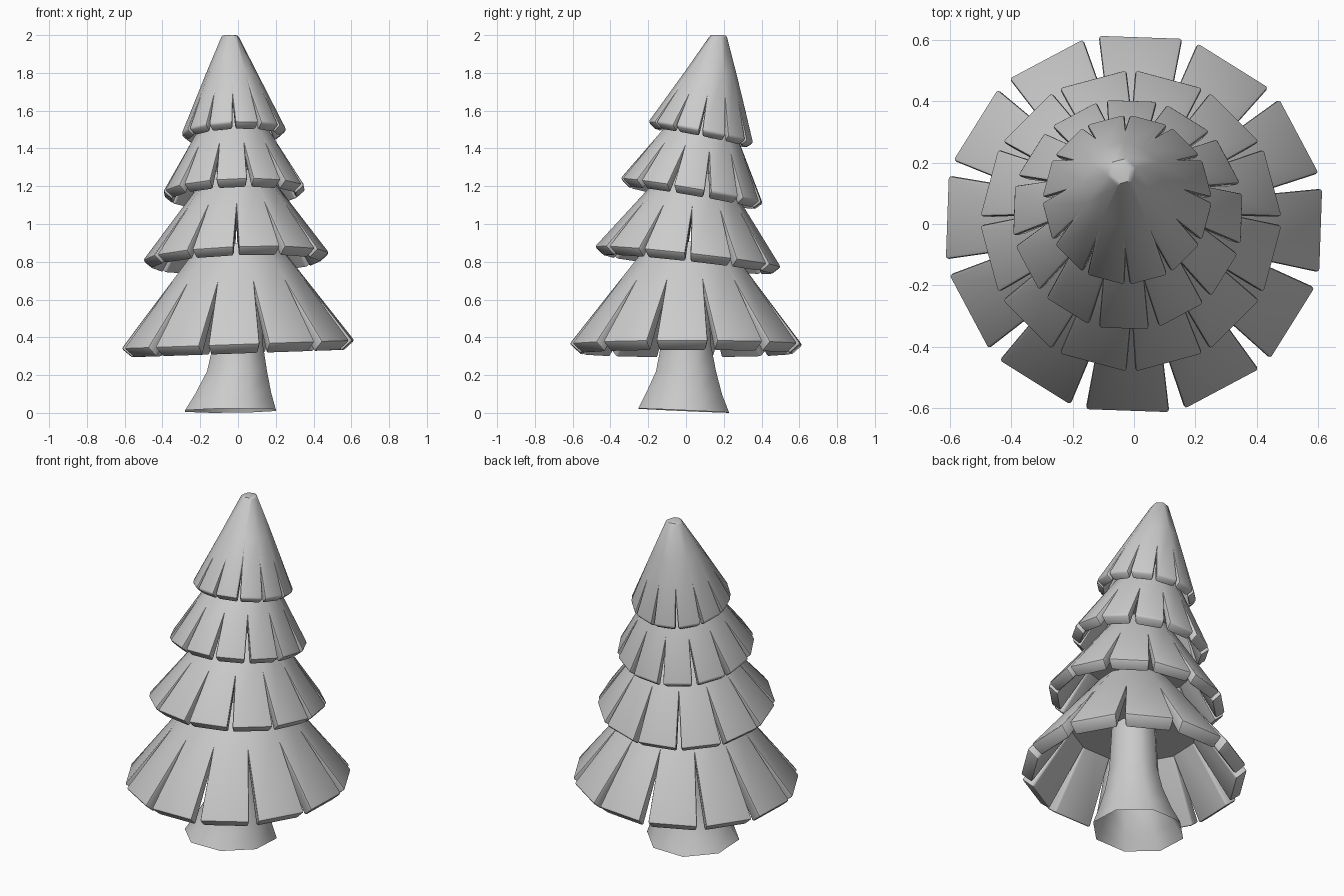
import bpy, bmesh
from math import cos, sin, tan, pi, radians

if "Cube" in bpy.data.objects:
    bpy.data.objects.remove(bpy.data.objects["Cube"])

N = 12
HALF = pi / N


def finish(name, bm, bevel=0, angle=38):
    mesh = bpy.data.meshes.new(name)
    bm.to_mesh(mesh)
    bm.free()
    ob = bpy.data.objects.new(name, mesh)
    bpy.context.collection.objects.link(ob)
    if bevel:
        m = ob.modifiers.new("round", 'BEVEL')
        m.width = bevel
        m.segments = 2
        m.limit_method = 'ANGLE'
        m.angle_limit = radians(58)
        m.use_clamp_overlap = False
    bpy.ops.object.select_all(action='DESELECT')
    ob.select_set(True)
    bpy.context.view_layer.objects.active = ob
    if ob.modifiers:
        bpy.ops.object.convert(target='MESH')
    bpy.ops.object.shade_smooth_by_angle(angle=radians(angle))
    return ob


def tier(name, rim, top, tilt, slit, slab_w, turn, thick, tip=False):
    """rim/top = (x, y, z, apothem); slit = where the cuts end, 0 rim to 1 top."""
    bm = bmesh.new()

    def vert(f, along, side, a, dz=0.0):
        cx, cy, cz, _ = [p + (q - p) * f for p, q in zip(rim, top)]
        k = 1 - f if tip else 1
        dx = along * cos(a) - side * sin(a)
        dy = along * sin(a) + side * cos(a)
        return bm.verts.new((cx + dx, cy + dy, cz + dz + k * (tilt[0] * dx + tilt[1] * dy)))

    r_slit = rim[3] + (top[3] - rim[3]) * slit
    r_in = r_slit - thick * 0.6
    low_in = rim[3] - thick * 0.85
    w_in = slab_w * low_in / rim[3]
    angles = [turn + i * 2 * HALF for i in range(N)]
    mid = [vert(slit, r_slit, -r_slit * tan(HALF), a) for a in angles]
    inner = [vert(slit, r_in, -r_in * tan(HALF), a, -thick * 0.4) for a in angles]
    # upper ring; the tip narrows to six sides
    up = []
    for i, a in enumerate(angles):
        if not tip:
            up.append(vert(1, top[3], -top[3] * tan(HALF), a))
        elif i % 2 == 0:
            up += [vert(1, top[3], 0, a)] * 2
    for i, a in enumerate(angles):
        j = (i + 1) % N
        # one thick slab, then the cone above it
        lo, hi = [vert(0, rim[3], s * slab_w / 2, a) for s in (-1, 1)]
        li, hn = [vert(0, low_in, s * w_in / 2, a, -thick * 0.75) for s in (-1, 1)]
        bm.faces.new((lo, hi, mid[j], mid[i]))
        bm.faces.new((li, inner[i], inner[j], hn))
        bm.faces.new((lo, li, hn, hi))
        bm.faces.new((lo, mid[i], inner[i], li))
        bm.faces.new((hi, hn, inner[j], mid[j]))
        if up[i] is up[j]:
            bm.faces.new((mid[i], mid[j], up[i]))
        else:
            bm.faces.new((mid[i], mid[j], up[j], up[i]))
    if tip:
        bm.faces.new(up[::2])
    # ceiling inside the cone, at the top of the slabs
    bm.faces.new([bm.verts.new(v.co) for v in inner])
    finish(name, bm, 0.011)


# foliage tiers, bottom to top
tier("bottom_branches", (0, 0, 0.362, 0.612), (0, 0.01, 0.9, 0.2),
     (0.035, 0.0), 0.56, 0.275, radians(-2), 0.07)
tier("lower_branches", (-0.01, 0.01, 0.826, 0.481), (-0.005, 0.05, 1.27, 0.15),
     (0.04, -0.11), 0.48, 0.228, radians(15), 0.06)
tier("upper_branches", (-0.02, 0.03, 1.175, 0.374), (-0.03, 0.105, 1.6, 0.12),
     (0.04, -0.17), 0.44, 0.166, radians(-2), 0.055)
tier("top_branches", (-0.022, 0.078, 1.485, 0.272), (-0.042, 0.172, 2.0, 0.044),
     (0.045, -0.2), 0.27, 0.129, radians(15), 0.045, tip=True)

# flared eight-sided trunk, open at the ends: x, y, z, radius, tilt
bm = bmesh.new()
rows = [(-0.04, -0.012, 0.012, 0.26, 1), (-0.025, -0.01, 0.1, 0.218, 0.5),
        (-0.005, 0, 0.22, 0.172, 0), (0, 0, 0.36, 0.143, 0), (0, 0, 0.85, 0.115, 0)]
rings = []
for x, y, z, r, t in rows:
    ring = []
    for i in range(8):
        a = (i + 0.5) * pi / 4
        dx, dy = r * cos(a), r * sin(a)
        ring.append(bm.verts.new((x + dx, y + dy, z + t * (0.01 * dx - 0.045 * dy))))
    rings.append(ring)
for lo, hi in zip(rings, rings[1:]):
    for i in range(8):
        j = (i + 1) % 8
        bm.faces.new((lo[i], lo[j], hi[j], hi[i]))
finish("trunk", bm, angle=50)
